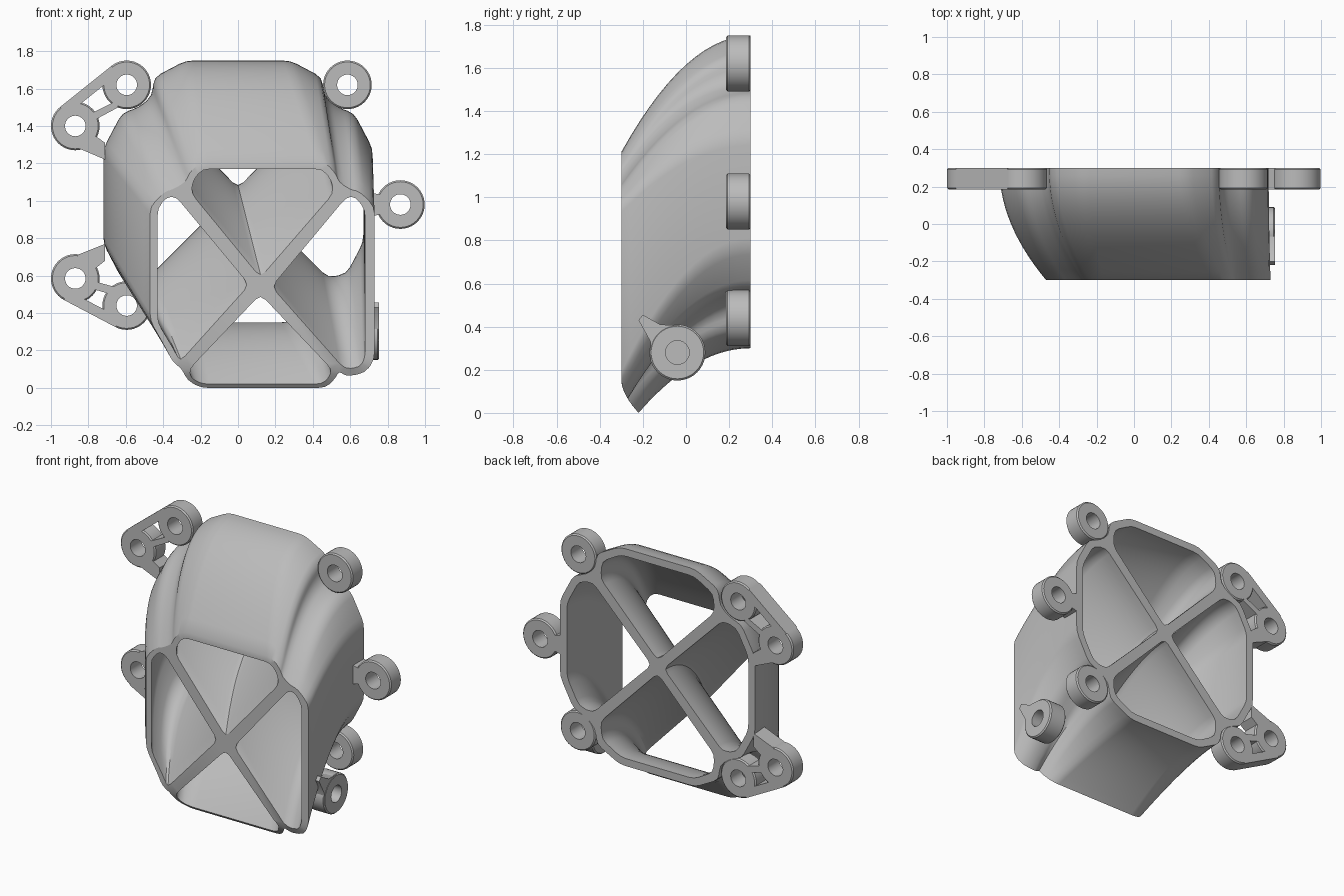
import bpy
import bmesh
from math import cos, sin, pi, radians
from mathutils import Vector

default_cube = bpy.data.objects.get("Cube")
if default_cube:
    bpy.data.objects.remove(default_cube)

grey = bpy.data.materials.new("plain grey")
grey.use_nodes = True
colour = (0.5, 0.5, 0.5, 1)
grey.diffuse_color = colour
grey.node_tree.nodes["Principled BSDF"].inputs["Base Color"].default_value = colour

BACK = 0.3        # rear mounting plane
MID_Z = 1.025     # height of the rear centre
STEPS = 14


def finish(bm, name):
    bmesh.ops.recalc_face_normals(bm, faces=bm.faces)
    mesh = bpy.data.meshes.new(name)
    bm.to_mesh(mesh)
    bm.free()
    mesh.materials.append(grey)
    obj = bpy.data.objects.new(name, mesh)
    bpy.context.collection.objects.link(obj)
    bpy.ops.object.select_all(action="DESELECT")
    obj.select_set(True)
    bpy.context.view_layer.objects.active = obj
    bpy.ops.object.shade_smooth_by_angle(angle=radians(32))
    return obj


def rounded(points, radius):
    """Replace each corner with a short curve."""
    result = []
    pts = [Vector(p) for p in points]
    for i, p in enumerate(pts):
        ends = []
        for q in (pts[i - 1], pts[(i + 1) % len(pts)]):
            edge = q - p
            ends.append(p + edge.normalized() * min(radius, edge.length * 0.4))
        a, b = ends
        result += [a, (a + 2 * p + b) / 4, b]
    return result


def front_depth(z):
    """The lower lip of the mouth curls backward."""
    drop = max(0, 0.15 - z) / 0.15
    return -0.3 + 0.08 * drop ** 1.7


def duct_wall(bm, front, back, radius):
    """Sweep a mouth outline into a rear outline; return the end rings."""
    rings = []
    pairs = list(zip(rounded(front, radius), rounded(back, radius)))
    for step in range(STEPS + 1):
        t = step / STEPS
        ease = 1 - (1 - t) ** 2
        ring = []
        for f, b in pairs:
            x, z = f.lerp(b, ease)
            y0 = front_depth(f.y)
            ring.append(bm.verts.new((x, y0 + (BACK - y0) * t, z)))
        rings.append(ring)
    for r, s in zip(rings, rings[1:]):
        for i in range(len(r)):
            j = (i + 1) % len(r)
            bm.faces.new((r[i], r[j], s[j], s[i]))
    return rings[0], rings[-1]


def mirror_x(points):
    return [(-x, z) for x, z in reversed(points)]


def mirror_z(points):
    return [(x, 2 * MID_Z - z) for x, z in reversed(points)]


# Mouth outlines, clockwise: top, right, bottom, left
mouth_outer = [
    [(-.28, 1.10), (-.26, 1.15), (-.2, 1.21), (.46, 1.21), (.52, 1.15), (.54, 1.10)],
    [(.6, 1.06), (.65, 1.05), (.73, .97), (.73, .15), (.68, .08), (.58, .06)],
    [(.54, .09), (.52, .05), (.47, 0), (-.2, 0), (-.27, .04), (-.3, .1)],
    [(-.35, .14), (-.38, .2), (-.47, .36), (-.47, .97), (-.39, 1.05), (-.35, 1.06)]]
mouth_inner = [
    [(-.25, 1.04), (-.24, 1.11), (-.19, 1.17), (.45, 1.17), (.5, 1.11), (.51, 1.04), (.12, .59)],
    [(.58, 1.02), (.63, 1.02), (.68, .95), (.68, .16), (.65, .11), (.57, .1), (.18, .54)],
    [(.5, .1), (.49, .06), (.45, .02), (-.19, .02), (-.25, .05), (-.26, .1), (.12, .5)],
    [(-.31, .14), (-.34, .2), (-.43, .35), (-.43, .96), (-.38, 1.02), (-.33, 1.02), (.06, .55)]]


def rear_sides(upper, side):
    """Rear octagon sides from half of the top and half of the right side."""
    top = mirror_x(upper) + upper
    right = side + mirror_z(side)
    return [top, right, mirror_z(top), mirror_x(right)]


rear_outer = rear_sides([(.28, 1.75), (.45, 1.66), (.46, 1.56)],
                        [(.53, 1.5), (.62, 1.47), (.72, 1.28)])
rear_inner = rear_sides([(.27, 1.70), (.41, 1.62), (.42, 1.5)],
                        [(.48, 1.46), (.58, 1.44), (.67, 1.27)])
gap = 0.045
for side, (dx, dz) in zip(rear_inner, ((0, gap), (gap, 0), (0, -gap), (-gap, 0))):
    side.append((dx, MID_Z + dz))

# Duct body: outer skin, four passages and the two pierced end faces
body = bmesh.new()
ends = [duct_wall(body, sum(mouth_outer, []), sum(rear_outer, []), 0.04)]
for front, back in zip(mouth_inner, rear_inner):
    ends.append(duct_wall(body, front, back, 0.04))
for end, facing in ((0, -1), (1, 1)):
    rim = []
    for pair in ends:
        ring = pair[end]
        for i, v in enumerate(ring):
            rim.append(body.edges.get((ring[i - 1], v)))
    bmesh.ops.triangle_fill(body, use_beauty=True, edges=rim, normal=(0, facing, 0))
finish(body, "duct_body")


# Mounting hardware
BOSS_R, HOLE_R = 0.13, 0.055
BOSS_FRONT = 0.185


def boss(name, place, start, end):
    """Ring with a bolt hole; place maps (u, v, depth) to a position."""
    bm = bmesh.new()
    count = 40
    soft = 0.008
    section = [(HOLE_R, start), (BOSS_R - soft, start), (BOSS_R, start + soft),
               (BOSS_R, end - soft), (BOSS_R - soft, end), (HOLE_R, end)]
    loops = []
    for r, d in section:
        angles = [2 * pi * k / count for k in range(count)]
        loops.append([bm.verts.new(place(r * cos(a), r * sin(a), d)) for a in angles])
    for i, loop in enumerate(loops):
        prev = loops[i - 1]
        for k in range(count):
            n = (k + 1) % count
            bm.faces.new((prev[k], prev[n], loop[n], loop[k]))
    return finish(bm, name)


def plate(name, outline, place, start, end):
    bm = bmesh.new()
    near, far = [[bm.verts.new(place(u, v, d)) for u, v in outline] for d in (start, end)]
    bm.faces.new(near)
    bm.faces.new(far)
    for i in range(len(near)):
        bm.faces.new((near[i - 1], near[i], far[i], far[i - 1]))
    return finish(bm, name)


def upright(u, v, d):
    return (u, d, v)


def sideways(u, v, d):
    return (d, u, v)


boss_centres = {
    "upper_left_boss": (.585, 1.62), "upper_right_boss": (-.595, 1.62),
    "lower_left_boss": (.59, .44), "lower_right_boss": (-.595, .44),
    "outer_upper_boss": (-.87, 1.4), "outer_lower_boss": (-.87, .585),
    "outer_left_boss": (.868, .98)}
for name, (cx, cz) in boss_centres.items():
    boss(name, lambda u, v, d, x=cx, z=cz: (x + u, d, z + v), BOSS_FRONT, BACK)

# Straight links between the paired bosses, on their outer tangent
for level in ("upper", "lower"):
    a = Vector(boss_centres[level + "_right_boss"])
    b = Vector(boss_centres["outer_" + level + "_boss"])
    along = (b - a).normalized()
    out = Vector((-along.y, along.x))
    if out.dot(a - Vector((0, MID_Z))) < 0:
        out = -out
    strip = [a + out * BOSS_R, b + out * BOSS_R, b + out * .075, a + out * .075]
    plate(level + "_link", strip, upright, BOSS_FRONT, BACK)

# Short webs joining the outer bosses to the body
webs = {
    "upper_web": [(-.85, 1.28), (-.71, 1.22), (-.71, 1.31), (-.76, 1.345)],
    "lower_web": [(-.86, .71), (-.71, .77), (-.71, .68), (-.76, .64)],
    "upper_strut": [(-.78, 1.47), (-.66, 1.53), (-.64, 1.5), (-.77, 1.43)],
    "lower_strut": [(-.78, .53), (-.68, .5), (-.66, .54), (-.77, .57)],
    "left_web": [(.69, .91), (.77, .93), (.77, 1.03), (.69, 1.05)]}
for name, outline in webs.items():
    plate(name, outline, upright, BOSS_FRONT, BACK)

# Side boss with a blind hole and a tapering tail
SIDE_Y, SIDE_Z = -.04, .28
boss("side_boss", lambda u, v, d: (d, SIDE_Y + u, SIDE_Z + v), .63, .755)
floor = [(SIDE_Y + .07 * cos(k * pi / 12), SIDE_Z + .07 * sin(k * pi / 12)) for k in range(24)]
plate("side_boss_floor", floor, sideways, .64, .67)
tail = [(-.165, .25), (-.165, .33), (-.22, .43), (-.2, .455), (-.12, .41), (-.03, .405), (-.09, .35)]
plate("side_boss_tail", tail, sideways, .69, .753)
